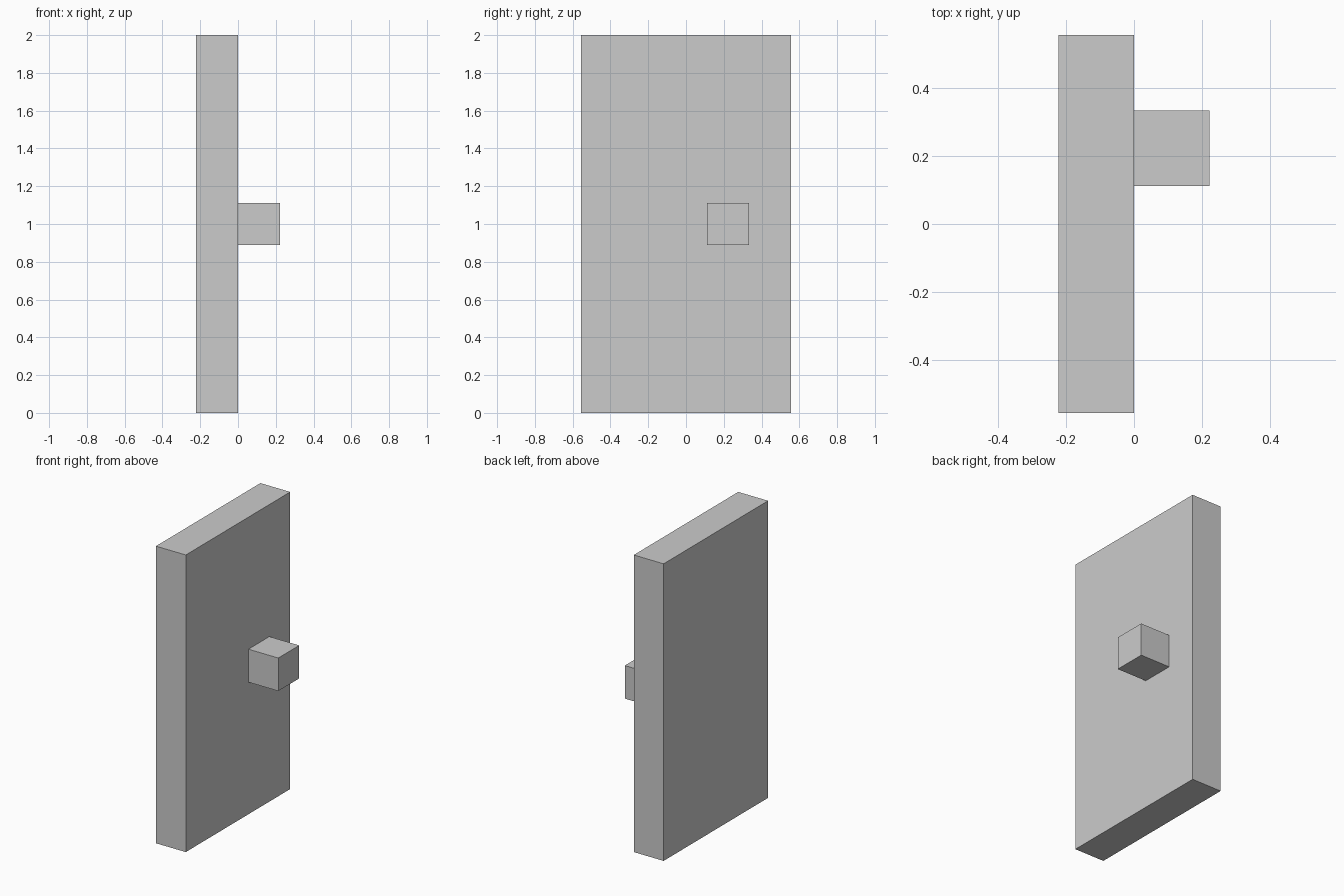
import bpy

if "Cube" in bpy.data.objects:
    bpy.data.objects.remove(bpy.data.objects["Cube"])

U = 2 / 18  # the model sits on a grid of 18 units in height


def box(name, low, high):
    """Add a box spanning two opposite corners, given in grid units."""
    centre = [(a + b) / 2 * U for a, b in zip(low, high)]
    size = [(b - a) * U for a, b in zip(low, high)]
    bpy.ops.mesh.primitive_cube_add(size=1, location=centre)
    obj = bpy.context.object
    obj.name = name
    obj.scale = size
    bpy.ops.object.transform_apply(location=False, rotation=False, scale=True)
    return obj


# Upright door slab
box("door_panel", (-2, -5, 0), (0, 5, 18))

# Square knob on the right-hand face
box("door_knob", (0, 1, 8), (2, 3, 10))
